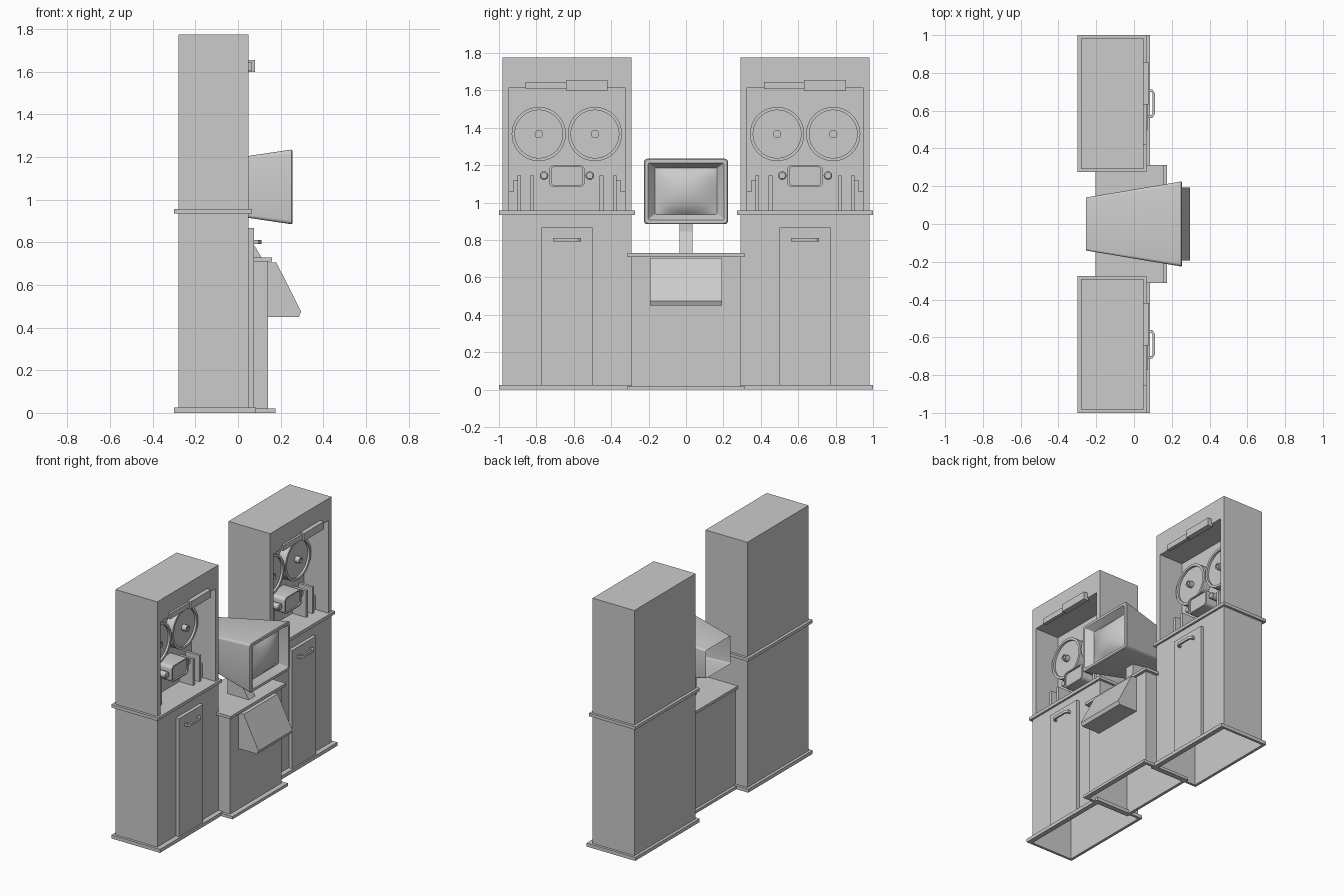
import bpy, bmesh, math
from mathutils import Vector

if "Cube" in bpy.data.objects:
    bpy.data.objects.remove(bpy.data.objects["Cube"])


def finish(name, bm, smooth=False):
    bmesh.ops.recalc_face_normals(bm, faces=bm.faces)
    me = bpy.data.meshes.new(name)
    bm.to_mesh(me)
    bm.free()
    ob = bpy.data.objects.new(name, me)
    bpy.context.collection.objects.link(ob)
    if smooth:
        bpy.ops.object.select_all(action='DESELECT')
        ob.select_set(True)
        bpy.context.view_layer.objects.active = ob
        bpy.ops.object.shade_smooth_by_angle(angle=math.radians(35))
    return ob


def loft(name, loops, cap0=True, cap1=True, closed=False, smooth=False):
    # skin equal-length point loops
    bm = bmesh.new()
    rings = [[bm.verts.new(p) for p in lp] for lp in loops]
    n = len(rings[0])
    pairs = list(zip(rings, rings[1:])) + ([(rings[-1], rings[0])] if closed else [])
    for a, b in pairs:
        for i in range(n):
            j = (i + 1) % n
            bm.faces.new((a[i], a[j], b[j], b[i]))
    if cap0 and not closed:
        bm.faces.new(rings[0])
    if cap1 and not closed:
        bm.faces.new(rings[-1])
    return finish(name, bm, smooth)


def box(name, x0, x1, y0, y1, z0, z1, bottom=True):
    r = [(x0, y0), (x1, y0), (x1, y1), (x0, y1)]
    return loft(name, [[(x, y, z) for x, y in r] for z in (z0, z1)], cap0=bottom)


def frame(name, x0, x1, y0, y1, z0, z1, inner):
    # hollow plinth around an inner rectangle (x0, x1, y0, y1)
    def rect(a, b, c, d, z):
        return [(a, c, z), (b, c, z), (b, d, z), (a, d, z)]
    return loft(name, [rect(x0, x1, y0, y1, z0), rect(x0, x1, y0, y1, z1),
                       rect(*inner, z1), rect(*inner, z0)], closed=True)


def rounded(x, cy, cz, hy, hz, r, n=4):
    # rounded rectangle facing +x
    pts = []
    for k, (sy, sz) in enumerate(((1, 1), (-1, 1), (-1, -1), (1, -1))):
        for i in range(n + 1):
            a = math.pi / 2 * (k + i / n)
            pts.append((x, cy + sy * (hy - r) + r * math.cos(a), cz + sz * (hz - r) + r * math.sin(a)))
    return pts


def lathe(name, cy, cz, prof, n=40):
    # profile of (radius, x) turned around an x axis
    loops = [[(x, cy + r * math.cos(2 * math.pi * i / n), cz + r * math.sin(2 * math.pi * i / n))
              for i in range(n)] for r, x in prof]
    return loft(name, loops, smooth=True)


def alcove_box(name, cy):
    # upper cabinet with a deep opening in the front face
    bm = bmesh.new()
    bmesh.ops.create_cube(bm, size=1)
    for v in bm.verts:
        v.co = Vector((-0.115 + v.co.x * 0.33, cy + v.co.y * 0.69, 1.36 + v.co.z * 0.83))
    f = max(bm.faces, key=lambda q: q.calc_center_median().x)
    bmesh.ops.inset_individual(bm, faces=[f], thickness=0.03)
    for v in f.verts:
        v.co.y = cy + math.copysign(0.31, v.co.y - cy)
        v.co.z = 1.617 if v.co.z > 1.36 else 0.955
    res = bmesh.ops.extrude_face_region(bm, geom=[f])
    bmesh.ops.translate(bm, vec=(-0.19, 0, 0),
                        verts=[g for g in res['geom'] if isinstance(g, bmesh.types.BMVert)])
    if f.is_valid:
        bmesh.ops.delete(bm, geom=[f], context='FACES_ONLY')
    low = min(bm.faces, key=lambda q: q.calc_center_median().z)
    bmesh.ops.delete(bm, geom=[low], context='FACES_ONLY')
    return finish(name, bm)


# two tape cabinets
for side, cy in (("left", -0.637), ("right", 0.637)):
    def nm(s):
        return f"{side}_{s}"
    y0, y1 = cy - 0.345, cy + 0.345
    box(nm("lower_cabinet"), -0.28, 0.05, y0, y1, 0, 0.945, bottom=False)
    alcove_box(nm("upper_cabinet"), cy)
    frame(nm("plinth"), -0.30, 0.085, cy - 0.363, cy + 0.363, 0, 0.025, (-0.28, 0.05, y0, y1))
    box(nm("shelf_trim"), -0.30, 0.065, cy - 0.363, cy + 0.363, 0.935, 0.957)
    box(nm("door"), 0.05, 0.075, cy - 0.136, cy + 0.138, 0.025, 0.867)
    # door handle
    outer = [(0.07, -0.075), (0.097, -0.075), (0.11, -0.055), (0.11, 0.055), (0.097, 0.075), (0.07, 0.075)]
    inner = [(0.07, 0.062), (0.092, 0.062), (0.098, 0.05), (0.098, -0.05), (0.092, -0.062), (0.07, -0.062)]
    loft(nm("handle"), [[(x, cy + y, z) for x, y in outer + inner] for z in (0.793, 0.812)])
    # light bar over the opening
    box(nm("light_bar_thin"), 0.04, 0.065, cy - 0.22, cy, 1.607, 1.645)
    box(nm("light_bar_thick"), 0.04, 0.08, cy - 0.005, cy + 0.218, 1.6, 1.655)
    # tape reels
    for i, s in enumerate((-1, 1)):
        lathe(nm(f"reel_{i}"), cy + s * 0.15, 1.367,
              [(0.145, -0.135), (0.145, -0.075), (0.128, -0.075), (0.128, -0.09), (0.022, -0.09),
               (0.022, -0.055), (0.013, -0.055), (0.013, -0.062)])
        lathe(nm(f"roller_{i}"), cy + s * 0.122, 1.145,
              [(0.023, -0.14), (0.023, -0.03), (0.017, -0.025)], 20)
        # tape guides and stepped blocks
        for k, (a, b, top, x) in enumerate(((0.175, 0.195, 1.145, -0.03), (0.246, 0.265, 1.145, -0.03),
                                            (0.265, 0.286, 1.12, -0.05), (0.286, 0.31, 1.06, -0.05))):
            p, q = sorted((cy + s * a, cy + s * b))
            box(nm(f"guide_{i}_{k}"), -0.14, x, p, q, 0.955, top)
    # tape head
    loft(nm("tape_head"), [rounded(-0.14, cy, 1.142, 0.095, 0.058, 0.025),
                           rounded(-0.01, cy, 1.142, 0.095, 0.058, 0.025),
                           rounded(-0.01, cy, 1.142, 0.083, 0.05, 0.02),
                           rounded(-0.02, cy, 1.142, 0.083, 0.05, 0.02)], smooth=True)

# central desk
box("desk_body", -0.185, 0.14, -0.292, 0.292, 0, 0.72, bottom=False)
frame("desk_plinth", -0.205, 0.175, -0.312, 0.312, 0, 0.02, (-0.185, 0.14, -0.292, 0.292))
box("desk_top", -0.205, 0.16, -0.312, 0.312, 0.71, 0.73)
side = [(0.13, 0.45), (0.285, 0.45), (0.296, 0.475), (0.18, 0.705), (0.13, 0.705)]
loft("sloped_console", [[(x, y, z) for x, z in side] for y in (-0.192, 0.192)])

# monitor with open back
neck = [(-0.06, 0.73), (0.11, 0.73), (0.04, 0.845), (0.04, 0.94), (-0.06, 0.99)]
loft("monitor_neck", [[(x, y, z) for x, z in neck] for y in (-0.035, 0.035)])
loft("monitor_case", [rounded(-0.255, 0, 1.06, 0.14, 0.1, 0.01), rounded(0.25, 0, 1.06, 0.225, 0.175, 0.018),
                      rounded(0.255, 0, 1.06, 0.22, 0.17, 0.016), rounded(0.255, 0, 1.06, 0.203, 0.153, 0.01),
                      rounded(0.205, 0, 1.062, 0.165, 0.124, 0.006)], cap0=False, cap1=False, smooth=True)
# bulging screen
bm = bmesh.new()
bmesh.ops.create_grid(bm, x_segments=12, y_segments=10, size=1)
for v in bm.verts:
    u, w = v.co.x, v.co.y
    v.co = Vector((0.205 + 0.05 * (1 - u * u) * (1 - w * w) ** 0.7, u * 0.166, 1.062 + w * 0.125))
finish("screen", bm, True)
